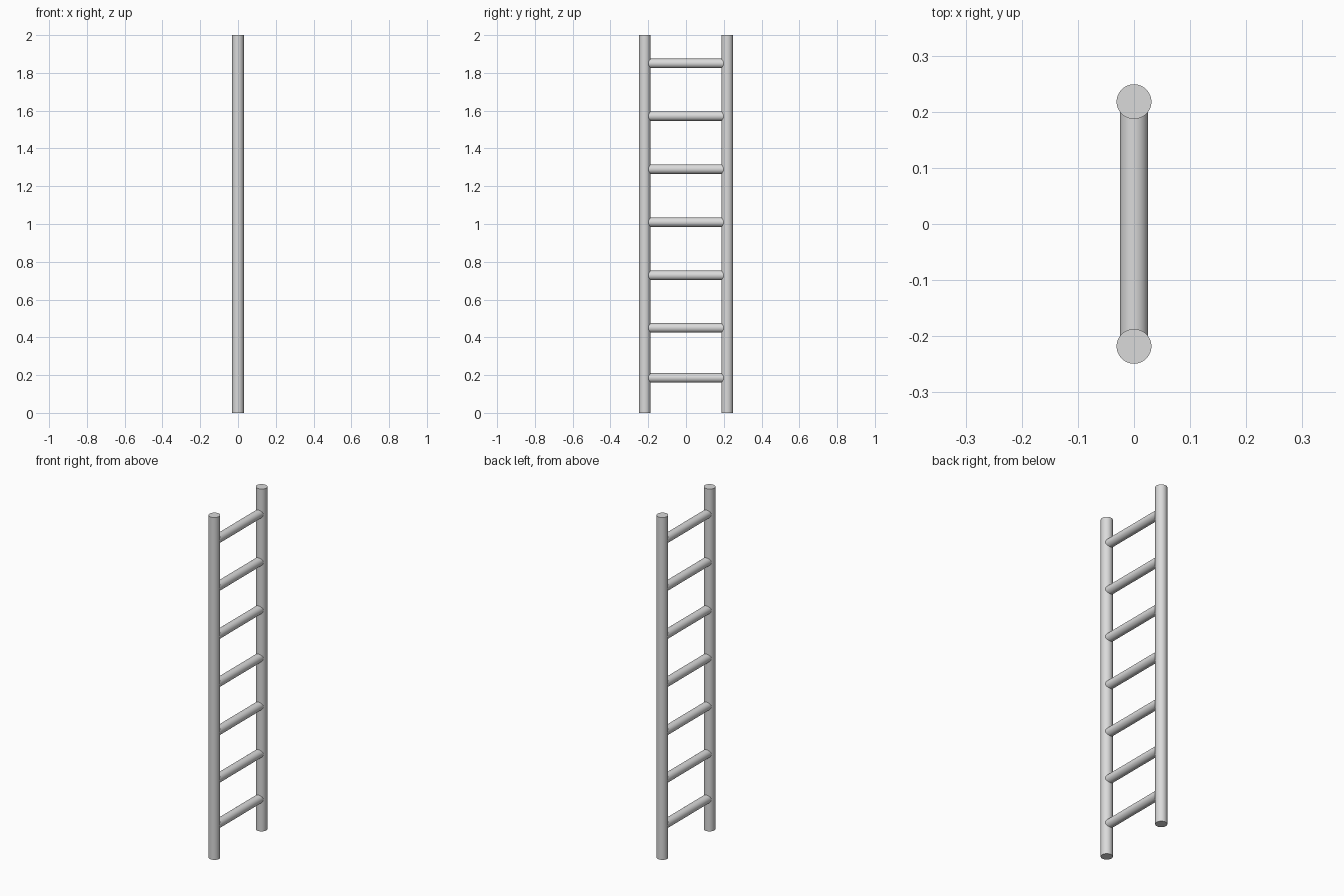
import bpy
import math

cube = bpy.data.objects.get("Cube")
if cube:
    bpy.data.objects.remove(cube, do_unlink=True)

# Single plain grey
grey = bpy.data.materials.new("light_grey")
grey.use_nodes = True
colour = (0.7, 0.7, 0.7, 1)
grey.diffuse_color = colour
grey.node_tree.nodes["Principled BSDF"].inputs["Base Color"].default_value = colour

POST_Y = 0.218
POST_RADIUS = 0.031
RUNG_RADIUS = 0.025
HEIGHT = 2.0


def rod(name, radius, length, location, tilt=0.0):
    bpy.ops.mesh.primitive_cylinder_add(
        vertices=48, radius=radius, depth=length,
        location=location, rotation=(tilt, 0, 0))
    obj = bpy.context.object
    obj.name = name
    obj.data.materials.append(grey)
    bpy.ops.object.shade_smooth_by_angle(angle=math.radians(30))
    return obj


# Upright posts
for name, side in (("front_post", -1), ("back_post", 1)):
    rod(name, POST_RADIUS, HEIGHT, (0, side * POST_Y, HEIGHT / 2))

# Rungs, ending inside the posts
for i, z in enumerate((0.185, 0.45, 0.728, 1.009, 1.29, 1.571, 1.85)):
    rod(f"rung_{i + 1}", RUNG_RADIUS, 2 * POST_Y, (0, 0, z), math.pi / 2)
